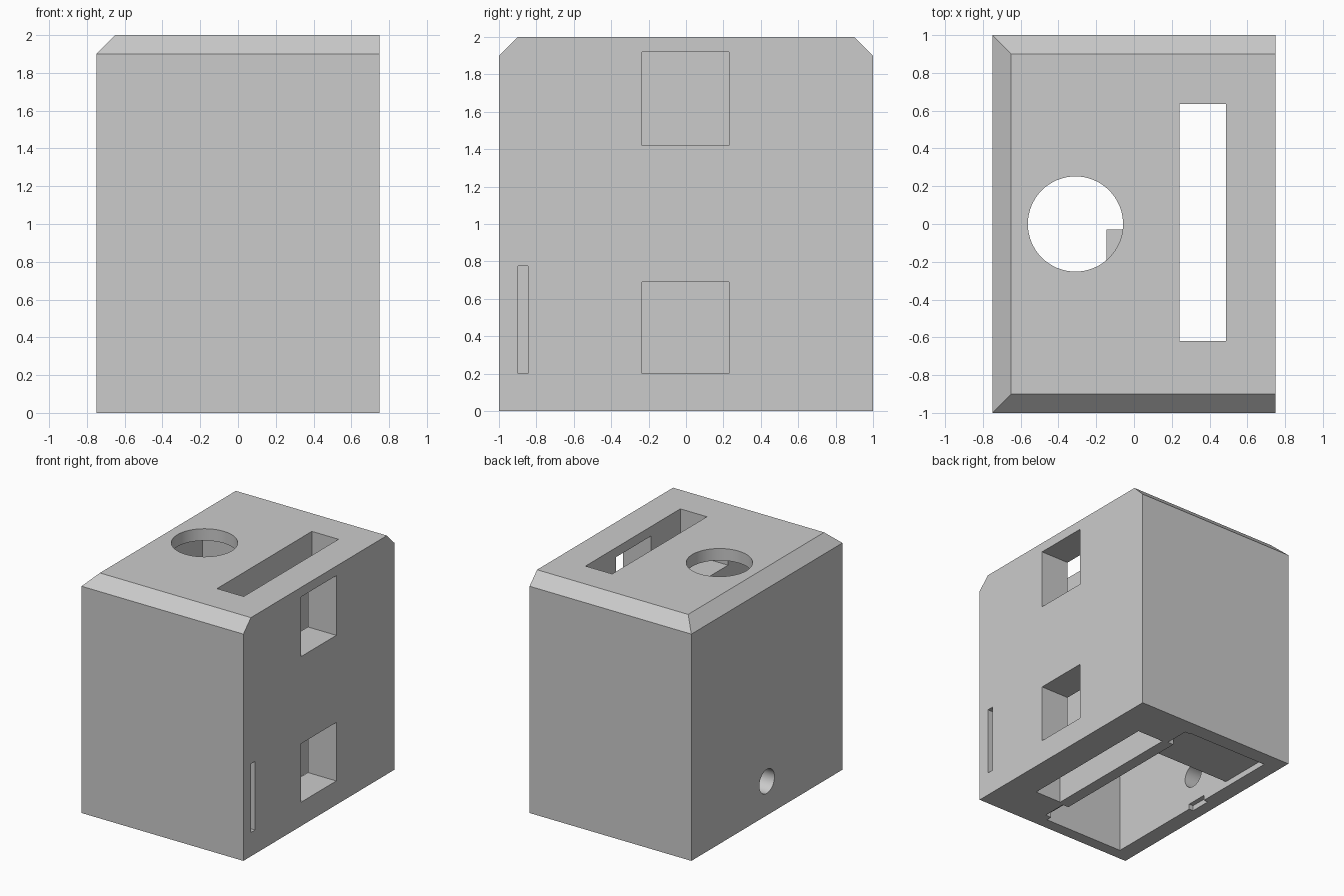
import bpy, bmesh, math
from mathutils import Matrix, Vector

if "Cube" in bpy.data.objects:
    bpy.data.objects.remove(bpy.data.objects["Cube"])

grey = bpy.data.materials.new("plain grey")
grey.diffuse_color = (0.6, 0.6, 0.6, 1)
grey.use_nodes = True
grey.node_tree.nodes["Principled BSDF"].inputs["Base Color"].default_value = grey.diffuse_color


def finish(name, bm):
    bmesh.ops.recalc_face_normals(bm, faces=bm.faces)
    me = bpy.data.meshes.new(name)
    bm.to_mesh(me)
    bm.free()
    me.materials.append(grey)
    ob = bpy.data.objects.new(name, me)
    bpy.context.collection.objects.link(ob)
    return ob


def box(name, x, y, z):
    bm = bmesh.new()
    bmesh.ops.create_cube(bm, size=1)
    for v in bm.verts:
        v.co = Vector([(r[0] + r[1]) / 2 + c * (r[1] - r[0]) for c, r in zip(v.co, (x, y, z))])
    return finish(name, bm)


def cylinder(name, centre, radius, depth, axis):
    bm = bmesh.new()
    rot = Matrix.Rotation(math.pi / 2, 4, 'Y') if axis == 'X' else Matrix()
    bmesh.ops.create_cone(bm, cap_ends=True, segments=64, radius1=radius, radius2=radius,
                          depth=depth, matrix=Matrix.Translation(centre) @ rot)
    return finish(name, bm)


# Housing: block whose top is bevelled on the left, front and back
housing = box("housing", (-0.75, 0.75), (-1, 1), (0, 1.9))
bm = bmesh.new()
bm.from_mesh(housing.data)
top = max(bm.faces, key=lambda f: f.calc_center_median().z)
cap = bmesh.ops.extrude_face_region(bm, geom=[top])
bmesh.ops.delete(bm, geom=[top], context='FACES_ONLY')
for v in [g for g in cap["geom"] if isinstance(g, bmesh.types.BMVert)]:
    v.co.z = 2
    v.co.y *= 0.9
    if v.co.x < 0:
        v.co.x = -0.65
bmesh.ops.recalc_face_normals(bm, faces=bm.faces)
bm.to_mesh(housing.data)
bm.free()

# Openings
cutters = [
    box("main_cavity", (-0.61, 0.14), (-0.9, 0.4), (-0.1, 1.9)),
    box("lid_recess", (-0.61, 0.14), (-0.9, 0.87), (-0.1, 0.05)),
    box("lid_notch_back", (0.1, 0.195), (0.65, 0.86), (-0.1, 0.045)),
    box("lid_notch_front", (0.1, 0.195), (-0.85, -0.64), (-0.1, 0.045)),
    box("lid_notch_side", (-0.65, -0.55), (-0.05, 0.13), (-0.1, 0.045)),
    box("long_slot", (0.24, 0.487), (-0.62, 0.635), (-0.1, 2.1)),
    box("upper_window", (0.4, 0.9), (-0.235, 0.23), (1.42, 1.92)),
    box("lower_window", (0.4, 0.9), (-0.235, 0.23), (0.2, 0.69)),
    box("thin_slit", (0.0, 0.9), (-0.899, -0.845), (0.2, 0.775)),
    cylinder("round_opening", (-0.31, 0, 2.0), 0.252, 0.4, 'Z'),
    cylinder("cable_hole", (-0.7, 0, 0.285), 0.1, 0.4, 'X'),
]
bpy.context.view_layer.objects.active = housing
for c in cutters:
    m = housing.modifiers.new(c.name, 'BOOLEAN')
    m.operation = 'DIFFERENCE'
    m.solver = 'EXACT'
    m.object = c
    bpy.ops.object.modifier_apply(modifier=m.name)
    bpy.data.objects.remove(c)

# Inner block below the roof, with a taller part at the front
box("inner_block", (-0.145, 0.17), (-0.93, -0.03), (0.8, 1.8))
box("inner_post", (-0.145, 0.17), (-0.93, -0.35), (1.79, 1.93))

# Smooth round holes, crisp edges
for ob in bpy.context.collection.objects:
    ob.select_set(ob == housing)
bpy.ops.object.shade_smooth_by_angle(angle=math.radians(30))
